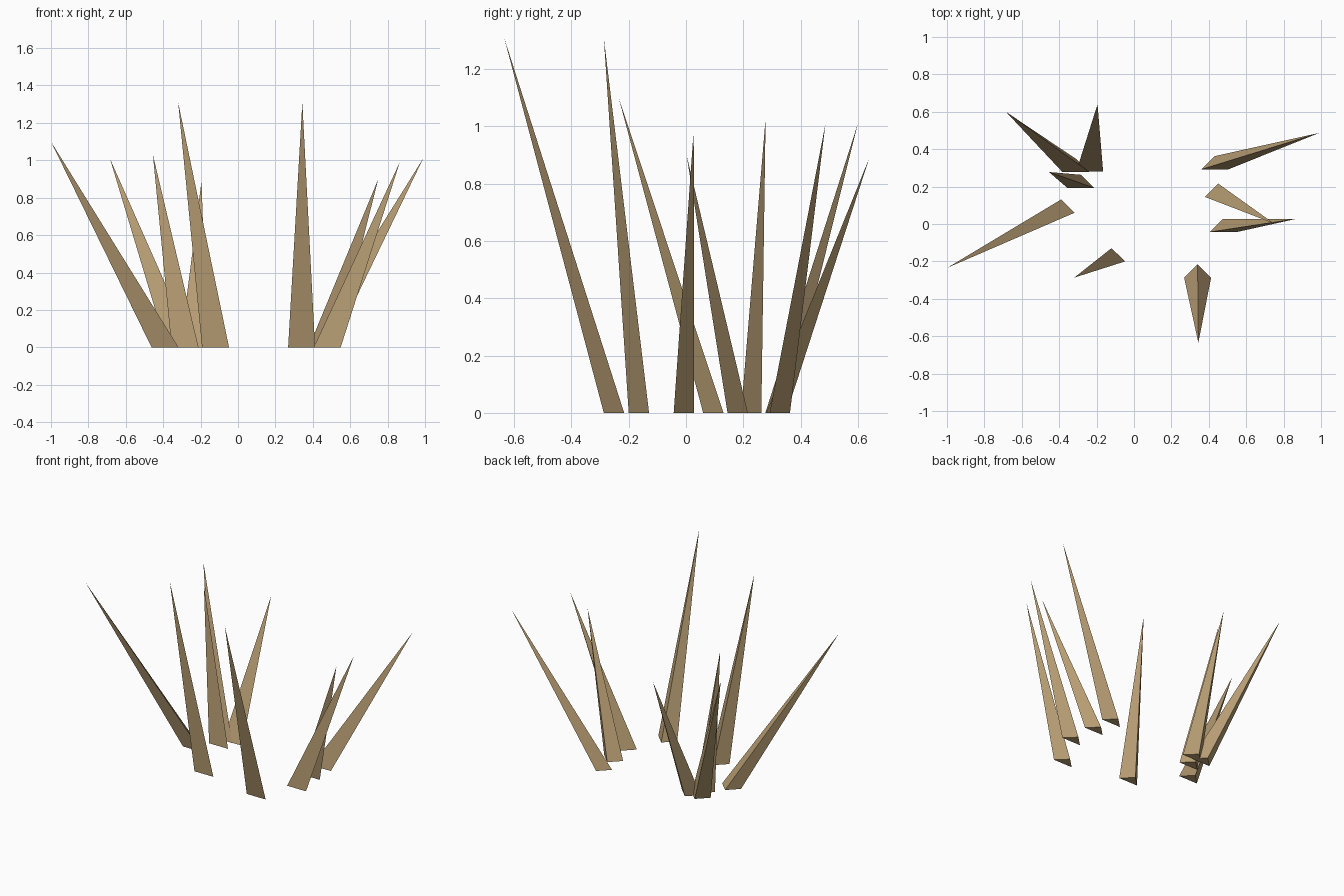
import bpy
import bmesh

cube = bpy.data.objects.get("Cube")
if cube:
    bpy.data.objects.remove(cube, do_unlink=True)

# Single dry straw colour
straw = bpy.data.materials.new("dry_straw")
straw.use_nodes = True
straw.diffuse_color = (0.47, 0.335, 0.17, 1)
bsdf = straw.node_tree.nodes["Principled BSDF"]
bsdf.inputs["Base Color"].default_value = straw.diffuse_color
bsdf.inputs["Roughness"].default_value = 0.9

HALF_WIDTH = 0.072
DEPTH = 0.071


def blade(name, x, y, tip):
    """Three-sided spike: flat front edge at (x, y), leaning to its tip."""
    bm = bmesh.new()
    base = [bm.verts.new(p) for p in (
        (x - HALF_WIDTH, y, 0), (x + HALF_WIDTH, y, 0), (x, y + DEPTH, 0))]
    top = bm.verts.new(tip)
    bm.faces.new(base[::-1])
    for i in range(3):
        bm.faces.new((base[i], base[(i + 1) % 3], top))
    bmesh.ops.recalc_face_normals(bm, faces=bm.faces[:])
    mesh = bpy.data.meshes.new(name)
    bm.to_mesh(mesh)
    bm.free()
    mesh.materials.append(straw)
    bpy.context.collection.objects.link(bpy.data.objects.new(name, mesh))


# Blades on the model's right side
blade("blade_right_outer", -0.39, 0.06, (-1.0, -0.235, 1.10))
blade("blade_right_front", -0.12, -0.20, (-0.32, -0.287, 1.31))
blade("blade_right_middle", -0.283, 0.192, (-0.455, 0.278, 1.03))
blade("blade_right_back_outer", -0.31, 0.277, (-0.685, 0.60, 1.01))
blade("blade_right_back_inner", -0.237, 0.28, (-0.195, 0.64, 0.89))

# Blades on the model's left side
blade("blade_left_front", 0.34, -0.287, (0.344, -0.635, 1.31))
blade("blade_left_middle", 0.477, -0.043, (0.865, 0.027, 0.99))
blade("blade_left_inner", 0.45, 0.145, (0.75, 0.002, 0.90))
blade("blade_left_back", 0.432, 0.292, (0.99, 0.487, 1.01))
